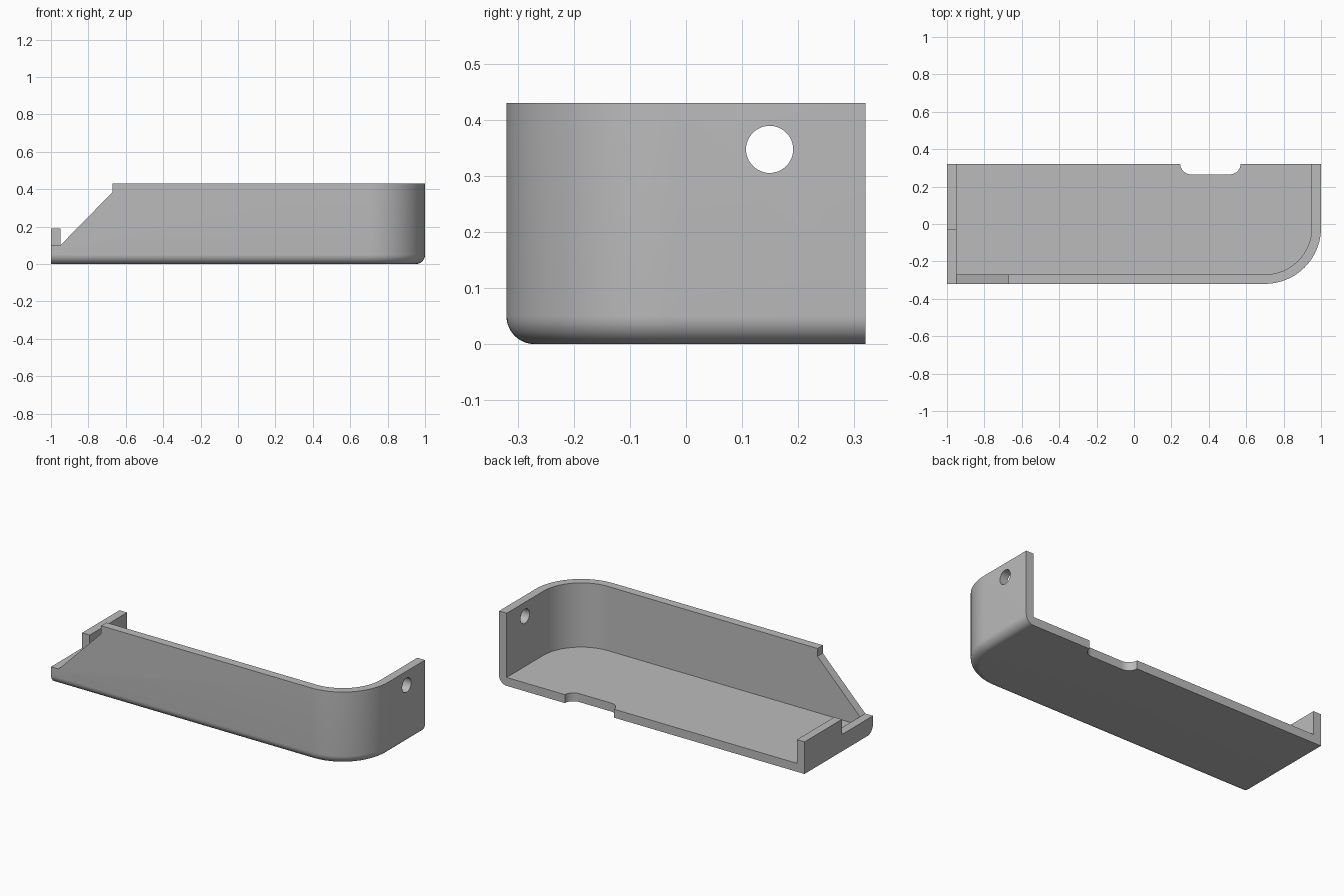
import bpy, bmesh
from math import sin, cos, pi, radians
from mathutils import Vector

if "Cube" in bpy.data.objects:
    bpy.data.objects.remove(bpy.data.objects["Cube"], do_unlink=True)

HX, HY, TOP, WALL, CORNER = 1.0, 0.32, 0.43, 0.05, 0.3

grey = bpy.data.materials.new("plain_grey")
grey.use_nodes = True
colour = (0.5, 0.5, 0.5, 1)
grey.diffuse_color = colour
grey.node_tree.nodes["Principled BSDF"].inputs["Base Color"].default_value = colour


def arc(cx, cy, r, start, end, steps):
    """Points along an arc, angles in degrees."""
    angles = [radians(start + (end - start) * i / steps) for i in range(steps + 1)]
    return [(cx + r * cos(a), cy + r * sin(a)) for a in angles]


def loft(name, rings):
    """Closed solid through matching rings of 3D points."""
    bm = bmesh.new()
    loops = [[bm.verts.new(p) for p in ring] for ring in rings]
    n = len(loops[0])
    for low, high in zip(loops, loops[1:]):
        for i in range(n):
            j = (i + 1) % n
            bm.faces.new((low[i], low[j], high[j], high[i]))
    bm.faces.new(loops[0][::-1])
    bm.faces.new(loops[-1])
    bmesh.ops.recalc_face_normals(bm, faces=bm.faces)
    mesh = bpy.data.meshes.new(name)
    bm.to_mesh(mesh)
    bm.free()
    mesh.materials.append(grey)
    obj = bpy.data.objects.new(name, mesh)
    bpy.context.collection.objects.link(obj)
    return obj


def prism(name, profile, axis, start, end):
    """Extrude a 2D profile along the x, y or z axis."""
    place = {"x": lambda a, b, d: (d, a, b),
             "y": lambda a, b, d: (a, d, b),
             "z": lambda a, b, d: (a, b, d)}[axis]
    return loft(name, [[place(a, b, d) for a, b in profile] for d in (start, end)])


def rect(a0, a1, b0, b1):
    return [(a0, b0), (a1, b0), (a1, b1), (a0, b1)]


def outline(inset, left, back):
    """Plan shape with one rounded corner, inset on the front and right."""
    corner = arc(HX - CORNER, CORNER - HY, CORNER - inset, -90, 0, 32)
    return [(left, inset - HY)] + corner + [(HX - inset, back), (left, back)]


# Outer body with a rounded lower edge along front and right
rings = []
for i in range(11):
    a = pi / 2 * i / 10
    rings.append([(x, y, WALL * (1 - cos(a)))
                  for x, y in outline(WALL * (1 - sin(a)), -HX, HY)])
rings.append([(x, y, TOP) for x, y in outline(0, -HX, HY)])
tray = loft("tray_shell", rings)

# Hollow, sloped front end, low left wall, cable notch and screw hole
notch = [(0.245, 0.5), (0.245, HY)] + arc(0.305, 0.323, 0.058, 180, 270, 12)
notch += arc(0.512, 0.323, 0.058, 270, 360, 12) + [(0.57, 0.5)]
slope = [(-1.1, 0.1), (-0.95, 0.1), (-0.672, 0.383), (-0.672, 0.6), (-1.1, 0.6)]
cutters = [
    prism("hollow_cutter", outline(WALL, WALL - HX, 0.5), "z", WALL, 0.6),
    prism("slope_cutter", slope, "y", -0.5, -0.03),
    prism("left_wall_cutter", rect(-1.1, -0.9, -0.1, 0.5), "z", 0.19, 0.7),
    prism("notch_cutter", notch, "z", -0.1, 0.2),
    prism("hole_cutter", arc(0.149, 0.347, 0.042, 0, 352.5, 47), "x", 0.8, 1.2),
]

bpy.ops.object.select_all(action="DESELECT")
tray.select_set(True)
bpy.context.view_layer.objects.active = tray
for cutter in cutters:
    cutter.hide_render = True
    mod = tray.modifiers.new(cutter.name, "BOOLEAN")
    mod.operation, mod.solver, mod.object = "DIFFERENCE", "EXACT", cutter
    bpy.ops.object.modifier_apply(modifier=mod.name)
    bpy.data.objects.remove(cutter, do_unlink=True)

bpy.ops.object.shade_smooth_by_angle(angle=radians(30))
